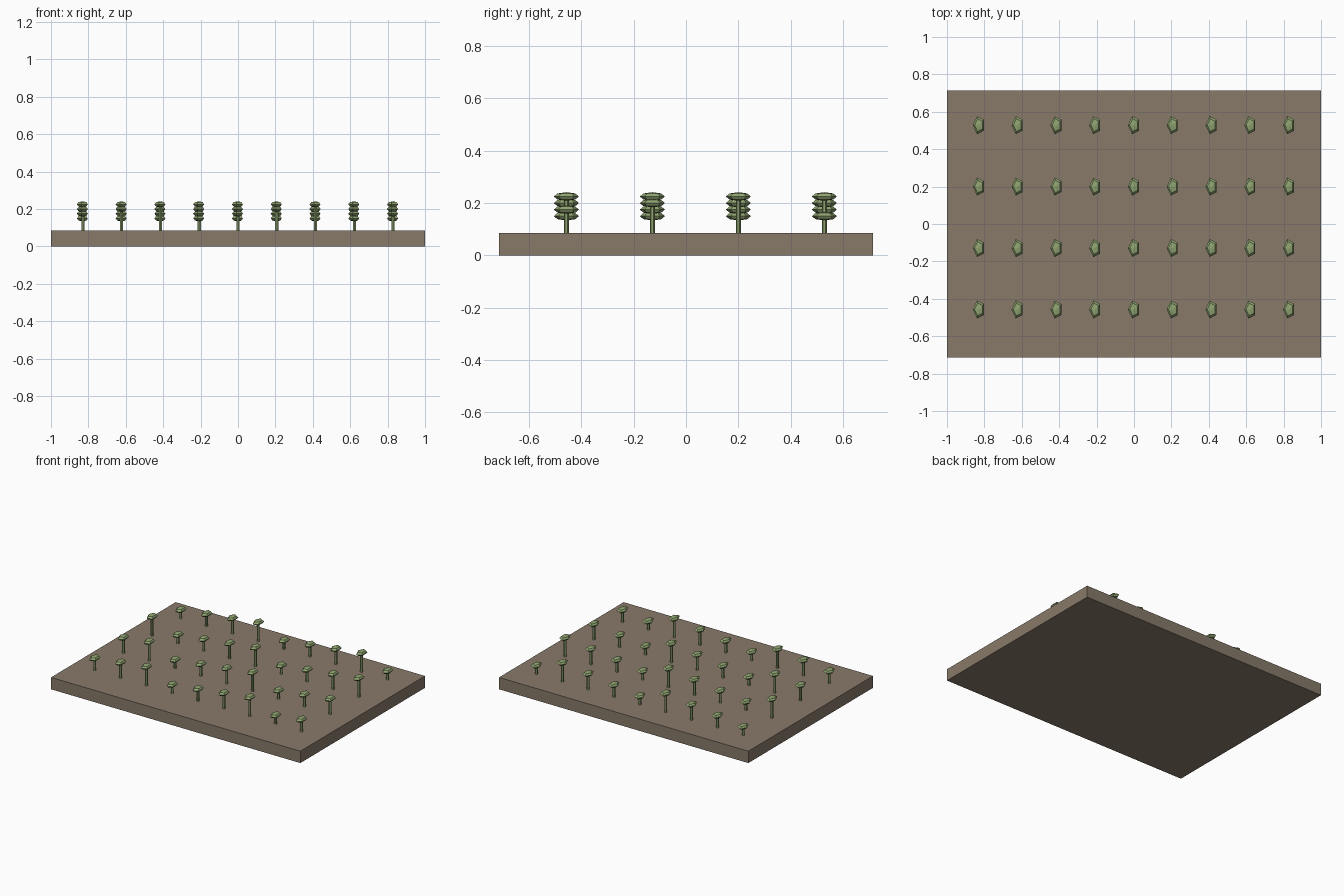
import bpy, bmesh
from math import pi, sin, cos

if "Cube" in bpy.data.objects:
    bpy.data.objects.remove(bpy.data.objects["Cube"], do_unlink=True)


def material(name, rgb):
    mat = bpy.data.materials.new(name)
    mat.use_nodes = True
    mat.diffuse_color = (*rgb, 1)
    mat.node_tree.nodes["Principled BSDF"].inputs["Base Color"].default_value = (*rgb, 1)
    return mat


def mesh_from(bm, name, mat):
    bmesh.ops.recalc_face_normals(bm, faces=bm.faces)
    mesh = bpy.data.meshes.new(name)
    bm.to_mesh(mesh)
    bm.free()
    mesh.materials.append(mat)
    return mesh


def place(name, mesh, location, scale=(1, 1, 1)):
    obj = bpy.data.objects.new(name, mesh)
    obj.location = location
    obj.scale = scale
    bpy.context.collection.objects.link(obj)
    return obj


soil = material("soil brown", (0.246, 0.195, 0.144))
leaf = material("leaf green", (0.275, 0.367, 0.162))

# Soil slab
BASE = 0.086
bm = bmesh.new()
bmesh.ops.create_cube(bm, size=1)
place("soil_slab", mesh_from(bm, "soil_slab", soil), (0, 0, BASE / 2), (2, 1.428, BASE))

# Leaf head: squashed five-sided ball pointing to -x
bm = bmesh.new()
for ring in range(5):
    tilt = pi * ring / 4
    sides = 5 if 0 < ring < 4 else 1
    for k in range(sides):
        turn = 2 * pi * k / 5
        bm.verts.new((-0.0325 * sin(tilt) * cos(turn),
                      0.0505 * sin(tilt) * sin(turn),
                      0.0165 * cos(tilt)))
bmesh.ops.convex_hull(bm, input=bm.verts)
head_mesh = mesh_from(bm, "leaf_head", leaf)

# Stem: unit-high prism, stretched per plant
bm = bmesh.new()
bmesh.ops.create_cone(bm, cap_ends=True, segments=6, radius1=0.0095, radius2=0.0095, depth=1)
stem_mesh = mesh_from(bm, "stem", leaf)

# Rows of seedlings in four repeating heights
for row in range(4):
    for col in range(9):
        x = 0.2073 * (col - 4)
        y = -0.457 + 0.3285 * row
        top = 0.15 + 0.025 * ((1 + col + row) % 4)
        place("stem", stem_mesh, (x, y, (BASE + top) / 2), (1, 1, top - BASE))
        place("leaf_head", head_mesh, (x, y, top))
